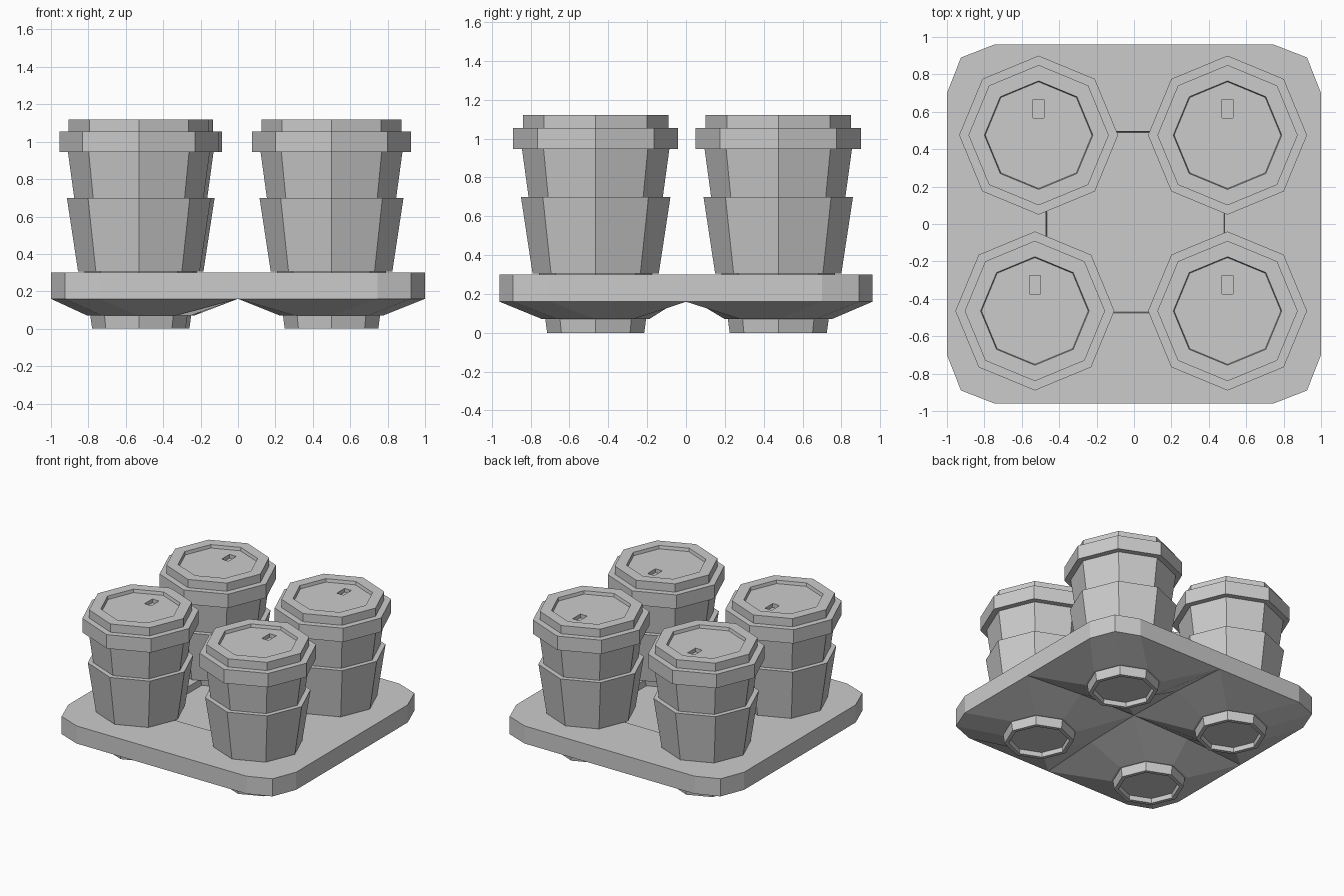
import bpy, bmesh, math

if "Cube" in bpy.data.objects:
    bpy.data.objects.remove(bpy.data.objects["Cube"])

CUPS = {"back_left": (-0.51, 0.475), "back_right": (0.50, 0.475),
        "front_left": (-0.53, -0.465), "front_right": (0.50, -0.465)}


def finish(bm, name):
    bmesh.ops.recalc_face_normals(bm, faces=bm.faces)
    mesh = bpy.data.meshes.new(name)
    bm.to_mesh(mesh)
    bm.free()
    obj = bpy.data.objects.new(name, mesh)
    bpy.context.collection.objects.link(obj)
    return obj


def octagon(bm, x, y, r, z):
    return [bm.verts.new((x + r * math.cos(k * math.pi / 4),
                          y + r * math.sin(k * math.pi / 4), z)) for k in range(8)]


def bridge(bm, a, b):
    n = len(a)
    for i in range(n):
        j = (i + 1) % n
        bm.faces.new((a[i], a[j], b[j], b[i]))


def loop_edges(bm, vs):
    out = []
    for i, v in enumerate(vs):
        w = vs[(i + 1) % len(vs)]
        out.append(bm.edges.get((v, w)) or bm.edges.new((v, w)))
    return out


def fill_between(bm, outer, inner):
    bmesh.ops.triangle_fill(bm, use_beauty=True, use_dissolve=False,
                            edges=loop_edges(bm, outer) + loop_edges(bm, inner),
                            normal=(0, 0, 1))


def stack(bm, x, y, profile):
    rings = [octagon(bm, x, y, r, z) for r, z in profile]
    for a, b in zip(rings, rings[1:]):
        bridge(bm, a, b)
    return rings


for place, (x, y) in CUPS.items():
    # paper cup with a recessed base
    bm = bmesh.new()
    rings = stack(bm, x, y, [(0.215, 0.035), (0.22, 0), (0.25, 0), (0.38, 0.95)])
    bm.faces.new(rings[0])
    bm.faces.new(rings[-1])
    finish(bm, "cup_" + place)

    # cardboard sleeve
    bm = bmesh.new()
    rings = stack(bm, x, y, [(0.29, 0.305), (0.325, 0.305), (0.385, 0.70), (0.345, 0.70)])
    bridge(bm, rings[-1], rings[0])
    finish(bm, "sleeve_" + place)

    # lid with sunken top and drinking slot
    bm = bmesh.new()
    rings = stack(bm, x, y, [(0.37, 0.945), (0.425, 0.945), (0.425, 1.055),
                             (0.375, 1.055), (0.375, 1.12), (0.29, 1.12), (0.285, 1.095)])
    bm.faces.new(rings[0])
    corners = [(-0.03, 0.092), (0.03, 0.092), (0.03, 0.19), (-0.03, 0.19)]
    slot = [bm.verts.new((x + u, y + v, 1.095)) for u, v in corners]
    slot_floor = [bm.verts.new((x + u, y + v, 1.065)) for u, v in corners]
    fill_between(bm, rings[-1], slot)
    bridge(bm, slot, slot_floor)
    bm.faces.new(slot_floor)
    finish(bm, "lid_" + place)

# carrier tray: underside built as four funnels around the cup bases
bm = bmesh.new()
grid = {}


def point(x, y, z):
    key = (round(x, 3), round(y, 3), z)
    if key not in grid:
        grid[key] = bm.verts.new((x, y, z))
    return grid[key]


border = [(1, 0.70, 0.16), (0.925, 0.89, 0.16), (0.745, 0.96, 0.16), (0, 0.96, 0.16),
          (0, 0.48, 0.19), (0, 0, 0.20), (0.5, 0, 0.19), (1, 0, 0.16)]
for x, y in CUPS.values():
    sx, sy = math.copysign(1, x), math.copysign(1, y)
    base = [bm.verts.new((x + sx * 0.275 * math.cos(k * math.pi / 4),
                          y + sy * 0.275 * math.sin(k * math.pi / 4), 0.07))
            for k in range(8)]
    bridge(bm, [point(sx * px, sy * py, pz) for px, py, pz in border], base)
    bm.faces.new(base)

# tray rim and top with a sunken middle
low = sorted((v for k, v in grid.items() if k[2] == 0.16),
             key=lambda v: math.atan2(v.co.y, v.co.x))
high = [bm.verts.new((v.co.x, v.co.y, 0.30)) for v in low]
bridge(bm, low, high)
square = [(-0.47, -0.475), (0.485, -0.475), (0.485, 0.495), (-0.47, 0.495)]
edge = [bm.verts.new((x, y, 0.30)) for x, y in square]
well = [bm.verts.new((x * 0.99, y * 0.99, 0.25)) for x, y in square]
fill_between(bm, high, edge)
bridge(bm, edge, well)
bm.faces.new(well)
finish(bm, "carrier_tray")
